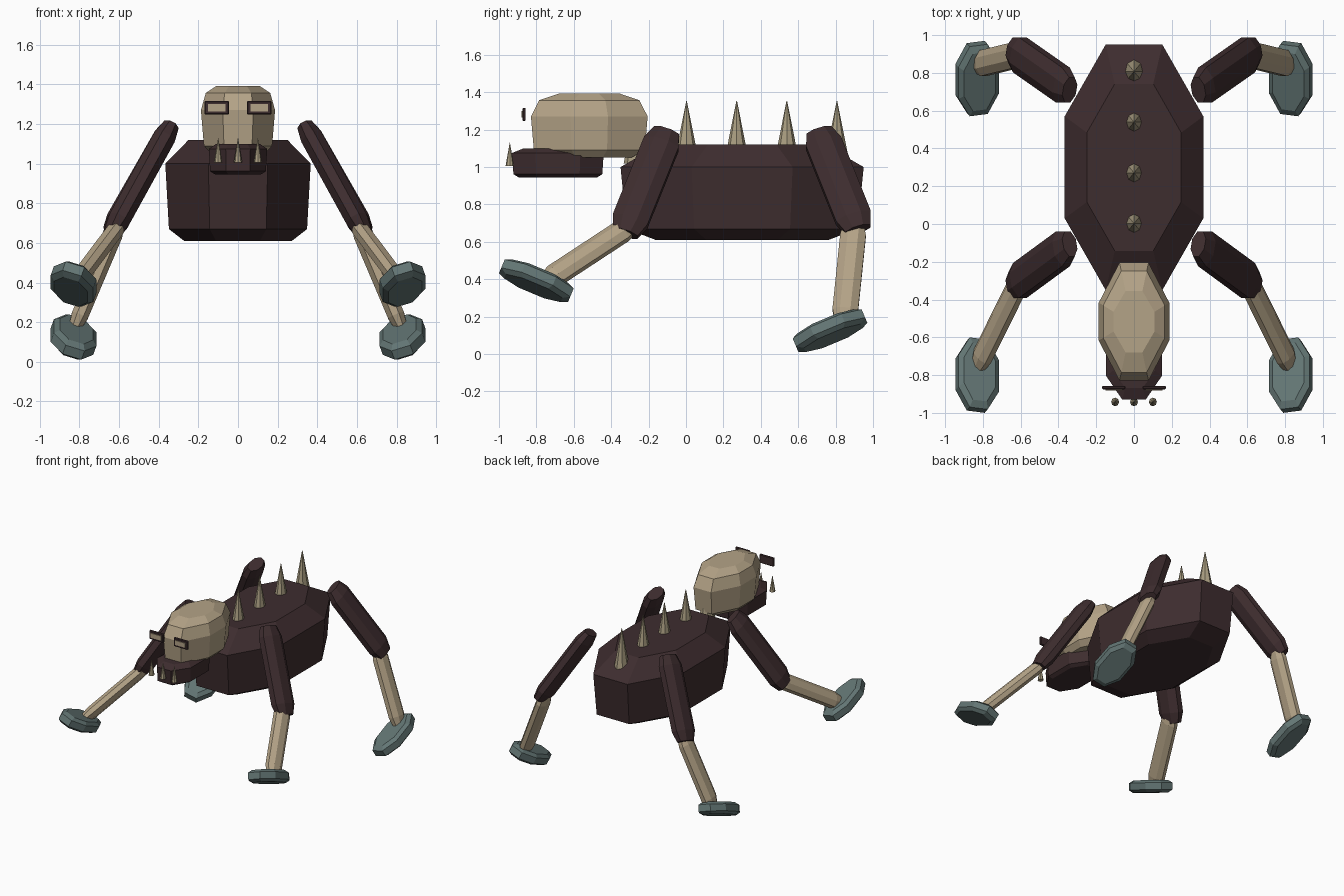
import bpy, bmesh, math
from mathutils import Vector, Matrix

if "Cube" in bpy.data.objects:
    bpy.data.objects.remove(bpy.data.objects["Cube"])


def material(name, rgb):
    m = bpy.data.materials.new(name)
    m.diffuse_color = (*rgb, 1)
    m.use_nodes = True
    m.node_tree.nodes["Principled BSDF"].inputs["Base Color"].default_value = m.diffuse_color
    return m


BROWN = material("dark brown", (0.048, 0.026, 0.028))
TAN = material("tan", (0.456, 0.366, 0.242))
BONE = material("bone", (0.40, 0.34, 0.22))
SLATE = material("slate green", (0.125, 0.18, 0.175))


def loft(name, rings, mat):
    """Skin a stack of equal point rings and cap both ends."""
    bm = bmesh.new()
    loops = [[bm.verts.new(p) for p in ring] for ring in rings]
    n = len(loops[0])
    for a, b in zip(loops, loops[1:]):
        for i in range(n):
            j = (i + 1) % n
            bm.faces.new((a[i], a[j], b[j], b[i]))
    bm.faces.new(loops[0][::-1])
    bm.faces.new(loops[-1])
    bmesh.ops.recalc_face_normals(bm, faces=bm.faces)
    mesh = bpy.data.meshes.new(name)
    bm.to_mesh(mesh)
    bm.free()
    mesh.materials.append(mat)
    ob = bpy.data.objects.new(name, mesh)
    bpy.context.collection.objects.link(ob)
    return ob


def octagon(half_x, half_y, end_x, side_y):
    q = [(half_x, side_y), (end_x, half_y)]
    return q + [(-x, y) for x, y in q[::-1]] + [(-x, -y) for x, y in q] + \
        [(x, -y) for x, y in q[::-1]]


def slab(name, outline, center, levels, mat, frame=Matrix.Identity(3)):
    """Stack scaled copies of an outline; levels are (z, x scale, y scale)."""
    c = Vector(center)
    return loft(name, [[c + frame @ Vector((x * sx, y * sy, z)) for x, y in outline]
                       for z, sx, sy in levels], mat)


def limb(name, a, b, narrow, wide, mat, chamfer, end):
    """Eight-sided oval limb with tapered ends."""
    a, b = Vector(a), Vector(b)
    d = (b - a).normalized()
    v = Vector((0, 1, 0))
    v = (v - d * v.dot(d)).normalized()
    u = d.cross(v)
    rings = []
    for t, s in ((0, end), (chamfer, 1), (1 - chamfer, 1), (1, end)):
        ring = []
        for i in range(8):
            k = math.tau * (i + 0.5) / 8
            ring.append(a.lerp(b, t) + u * math.cos(k) * narrow * s * 1.06
                        + v * math.sin(k) * wide * s * 1.06)
        rings.append(ring)
    return loft(name, rings, mat)


def spike(name, x, y, z0, z1, rx, ry):
    ring = [(math.cos(math.tau * i / 8), math.sin(math.tau * i / 8)) for i in range(8)]
    return loft(name, [[(x + c * rx * s, y + q * ry * s, z) for c, q in ring]
                       for z, s in ((z0, 1), (z1, 0.03))], BONE)


def box(name, center, size, mat, bevel=0):
    bm = bmesh.new()
    bmesh.ops.create_cube(bm, size=1, matrix=Matrix.Translation(center) @ Matrix.Diagonal((*size, 1)))
    if bevel:
        bmesh.ops.bevel(bm, geom=bm.edges[:], offset=bevel, segments=1, affect='EDGES')
    mesh = bpy.data.meshes.new(name)
    bm.to_mesh(mesh)
    bm.free()
    mesh.materials.append(mat)
    ob = bpy.data.objects.new(name, mesh)
    bpy.context.collection.objects.link(ob)


# Torso
slab("torso", octagon(0.367, 0.65, 0.15, 0.27), (0, 0.30, 0),
     [(0.61, 0.74, 0.71), (0.67, 0.95, 0.95), (1.0, 1, 1), (1.12, 0.68, 0.68)], BROWN)

# Head and jaw
slab("head", octagon(0.187, 0.312, 0.077, 0.10), (0, -0.517, 0),
     [(1.05, 0.72, 0.72), (1.09, 0.92, 0.95), (1.27, 1, 1), (1.357, 0.87, 0.86),
      (1.393, 0.58, 0.52)], TAN)
slab("jaw", octagon(0.147, 0.245, 0.062, 0.12), (0, -0.685, 0),
     [(0.945, 0.78, 0.86), (0.962, 0.96, 0.97), (1.075, 1, 1), (1.10, 0.75, 0.75)], BROWN)

# Eyes
for side, s in (("left", 1), ("right", -1)):
    box(side + "_eye_frame", (s * 0.107, -0.866, 1.282), (0.125, 0.018, 0.07), BROWN, 0.005)
    box(side + "_eye_lens", (s * 0.107, -0.876, 1.282), (0.09, 0.009, 0.036), TAN)

# Teeth and back spikes
for i in range(3):
    spike(f"tooth_{i + 1}", (i - 1) * 0.1, -0.942, 1.005, 1.13, 0.021, 0.023)
for i in range(5):
    spike(f"back_spike_{i + 1}", 0, -0.265 + i * 0.268, 1.02, 1.352, 0.056, 0.068)

# Legs and feet, mirrored left and right
for side, s in (("left", 1), ("right", -1)):
    limb(side + "_front_thigh", (s * 0.34, -0.105, 1.19), (s * 0.64, -0.325, 0.645),
         0.058, 0.1, BROWN, 0.12, 0.72)
    limb(side + "_back_thigh", (s * 0.34, 0.71, 1.19), (s * 0.64, 0.92, 0.665),
         0.058, 0.1, BROWN, 0.12, 0.72)
    limb(side + "_front_shin", (s * 0.60, -0.29, 0.69), (s * 0.83, -0.755, 0.385),
         0.044, 0.064, TAN, 0.12, 0.72)
    limb(side + "_back_shin", (s * 0.60, 0.90, 0.70), (s * 0.825, 0.845, 0.17),
         0.044, 0.07, TAN, 0.12, 0.72)
    for part, y, z, tilt in (("front", -0.80, 0.392, 0.42), ("back", 0.77, 0.125, -0.42)):
        n = Vector((-s * 0.36, tilt, 1)).normalized()
        fy = Vector((0, 1, -tilt)).normalized()
        fx = fy.cross(n)
        frame = Matrix((fx, fy, n)).transposed()
        slab(f"{side}_{part}_foot", octagon(0.113, 0.2, 0.05, 0.09), (s * 0.83, y, z),
             [(-0.045, 0.78, 0.82), (-0.025, 1, 1), (0.025, 1, 1), (0.045, 0.78, 0.82)],
             SLATE, frame)
